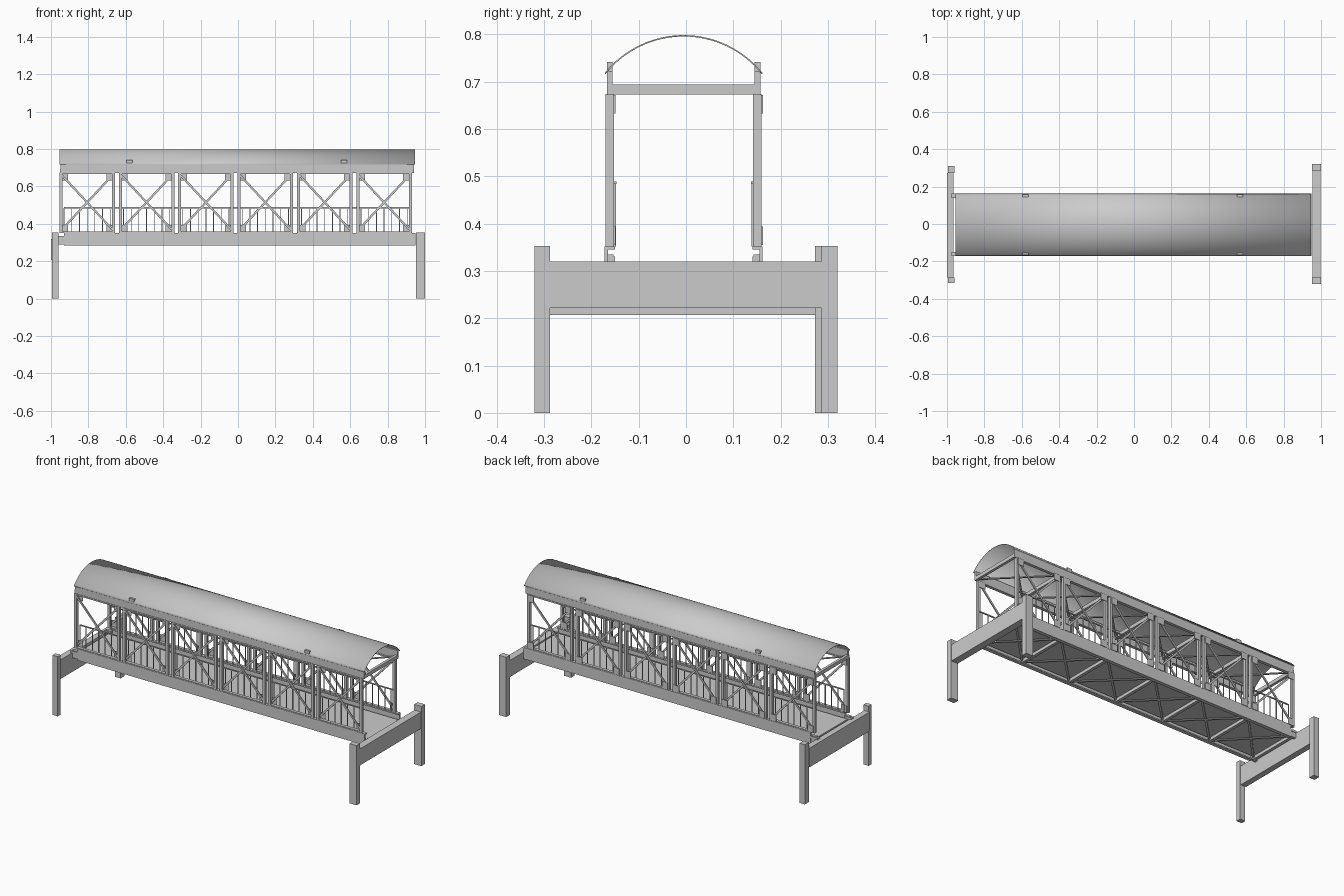
import bpy, bmesh, math
from mathutils import Vector, Matrix

cube = bpy.data.objects.get("Cube")
if cube:
    bpy.data.objects.remove(cube, do_unlink=True)

grey = bpy.data.materials.new("light_grey")
grey.use_nodes = True
grey.diffuse_color = (0.6, 0.6, 0.6, 1)
grey.node_tree.nodes["Principled BSDF"].inputs["Base Color"].default_value = (0.6, 0.6, 0.6, 1)


def finish(name, bm):
    mesh = bpy.data.meshes.new(name)
    bm.to_mesh(mesh)
    bm.free()
    mesh.materials.append(grey)
    obj = bpy.data.objects.new(name, mesh)
    bpy.context.collection.objects.link(obj)
    return obj


def box(bm, x, y, z):
    """Box from three (low, high) ranges."""
    size = [r[1] - r[0] for r in (x, y, z)]
    mid = [(r[0] + r[1]) / 2 for r in (x, y, z)]
    bmesh.ops.create_cube(bm, size=1, matrix=Matrix.Translation(mid) @ Matrix.Diagonal((*size, 1)))


def bar(bm, a, b, side, thick, side_axis):
    """Flat bar from a to b, with its thickness along side_axis."""
    a, b = Vector(a), Vector(b)
    d = (b - a).normalized()
    n = Vector(side_axis)
    w = n.cross(d)
    rot = Matrix((d, w, n)).transposed().to_4x4()
    scale = Matrix.Diagonal(((b - a).length, side, thick, 1))
    bmesh.ops.create_cube(bm, size=1, matrix=Matrix.Translation((a + b) / 2) @ rot @ scale)


# End portals: two legs and a cross beam each
def portal(name, leg_x, beam_x, front_y, back_y, beam_z):
    bm = bmesh.new()
    for y in (front_y, back_y):
        box(bm, leg_x, y, (0, 0.353))
    box(bm, beam_x, (front_y[1], back_y[0]), beam_z)
    finish(name, bm)


portal("left_portal", (0.953, 1), (0.955, 0.998), (-0.32, -0.287), (0.286, 0.32), (0.222, 0.32))
portal("right_portal", (-0.995, -0.96), (-1, -0.965), (-0.315, -0.287), (0.273, 0.31), (0.207, 0.32))

MID = -0.005                     # centre line of the span
SIDES = {"front": -0.161, "back": 0.151}
BAYS, PITCH, WIDTH, START = 6, 0.3175, 0.297, -0.955
LOW, HIGH = 0.352, 0.674
bays = [(START + i * PITCH, START + i * PITCH + WIDTH) for i in range(BAYS)]

for side, y in SIDES.items():
    inward = 1 if y < 0 else -1

    # Channel girder: web with two flanges
    bm = bmesh.new()
    outer = y - inward * 0.011
    web = sorted((outer, outer + inward * 0.007))
    box(bm, (-0.93, 0.95), web, (0.285, 0.352))
    for z in (0.285, 0.345):
        box(bm, (-0.93, 0.95), (y - 0.011, y + 0.011), (z, z + 0.007))
    finish(side + "_girder", bm)

    # Bearing at the open end of the girder
    bm = bmesh.new()
    box(bm, (-0.965, -0.93), (y - 0.008, y + 0.008), (0.29, 0.335))
    box(bm, (-0.975, -0.93), (y - 0.011, y + 0.011), (0.32, 0.33))
    finish(side + "_bearing", bm)

    # Posts and the rails joining them
    bm = bmesh.new()
    for x0, x1 in bays:
        for x in (x0, x1 - 0.016):
            box(bm, (x, x + 0.016), (y - 0.009, y + 0.009), (LOW, HIGH))
        box(bm, (x0, x1), (y - 0.009, y + 0.009), (HIGH - 0.008, HIGH))
        box(bm, (x0, x1), (y - 0.009, y + 0.009), (LOW, LOW + 0.006))
    finish(side + "_posts", bm)

    # Crossed diagonals and corner gussets
    braces, plates = bmesh.new(), bmesh.new()
    for x0, x1 in bays:
        a, b = x0 + 0.014, x1 - 0.014
        lo, hi = LOW + 0.018, HIGH - 0.015
        bar(braces, (a, y + 0.004, lo), (b, y + 0.004, hi), 0.011, 0.006, (0, 1, 0))
        bar(braces, (a, y - 0.003, hi), (b, y - 0.003, lo), 0.011, 0.006, (0, 1, 0))
        for x in ((x0 + 0.008, x0 + 0.046), (x1 - 0.046, x1 - 0.008)):
            for z in ((LOW + 0.003, LOW + 0.042), (HIGH - 0.042, HIGH - 0.003)):
                box(plates, x, (y + 0.009, y + 0.012), z)
    finish(side + "_diagonals", braces)
    finish(side + "_gussets", plates)

    # Handrail with pickets, inside the posts
    bm = bmesh.new()
    ry = y + inward * 0.011
    box(bm, (-0.93, 0.92), (ry - 0.003, ry + 0.003), (0.483, 0.489))
    for x0, x1 in bays:
        for k in range(7):
            x = x0 + 0.025 + k * (WIDTH - 0.05) / 6
            box(bm, (x - 0.002, x + 0.002), (ry - 0.002, ry + 0.002), (LOW, 0.485))
    finish(side + "_railing", bm)

    # Top chord and roof clips
    bm = bmesh.new()
    box(bm, (-0.95, 0.942), (y - 0.006, y + 0.006), (0.672, 0.722))
    finish(side + "_top_chord", bm)
    bm = bmesh.new()
    for x in (-0.58, 0.568):
        box(bm, (x - 0.016, x + 0.016), (y - 0.006, y + 0.006), (0.722, 0.741))
    finish(side + "_roof_clips", bm)

# Deck plate with floor beams and diagonal bracing beneath
bm = bmesh.new()
box(bm, (-0.95, 0.95), (-0.154, 0.144), (0.308, 0.316))
finish("deck", bm)

floor, ceiling = bmesh.new(), bmesh.new()
y0, y1 = SIDES["front"], SIDES["back"]
lines = [START + 0.01] + [b[0] - 0.01 for b in bays[1:]] + [0.934]
for x in lines:
    box(floor, (x - 0.009, x + 0.009), (y0, y1), (0.29, 0.308))
    box(ceiling, (x - 0.008, x + 0.008), (y0 - 0.006, y1 + 0.006), (0.673, 0.694))
for a, b in zip(lines, lines[1:]):
    for bm, z, w in ((floor, 0.301, 0.012), (ceiling, 0.683, 0.01)):
        bar(bm, (a, y0, z), (b, y1, z), w, 0.006, (0, 0, 1))
        bar(bm, (a, y1, z - 0.003), (b, y0, z - 0.003), w, 0.006, (0, 0, 1))
finish("floor_bracing", floor)
finish("roof_bracing", ceiling)

# Curved roof sheet
bm = bmesh.new()
HALF, RISE, TOP = 0.167, 0.08, 0.798
radius = (HALF ** 2 + RISE ** 2) / (2 * RISE)
sweep = math.asin(HALF / radius)
rows = []
for i in range(33):
    t = -sweep + 2 * sweep * i / 32
    y, z = MID + radius * math.sin(t), TOP - radius + radius * math.cos(t)
    rows.append([bm.verts.new((x, y, z)) for x in (-0.955, 0.947)])
for p, q in zip(rows, rows[1:]):
    bm.faces.new((p[0], p[1], q[1], q[0]))
roof = finish("roof", bm)
sheet = roof.modifiers.new("thickness", "SOLIDIFY")
sheet.thickness = 0.003
sheet.offset = -1
bpy.context.view_layer.objects.active = roof
roof.select_set(True)
bpy.ops.object.shade_smooth_by_angle(angle=math.radians(30))
